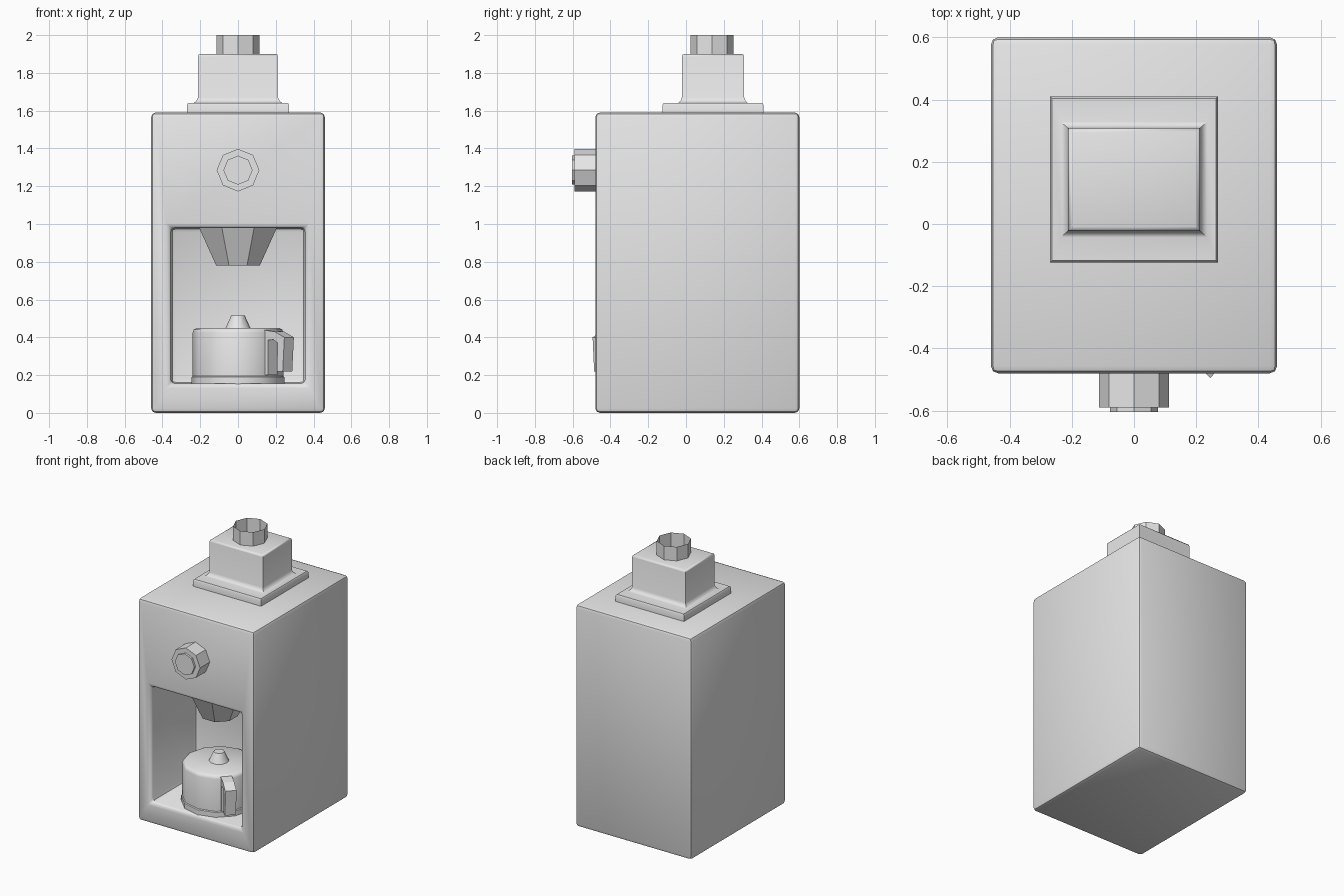
import bpy, bmesh, math
from mathutils import Matrix, Vector

if "Cube" in bpy.data.objects:
    bpy.data.objects.remove(bpy.data.objects["Cube"])

grey = bpy.data.materials.new("light grey")
grey.diffuse_color = (0.8, 0.8, 0.8, 1)
grey.use_nodes = True
grey.node_tree.nodes["Principled BSDF"].inputs["Base Color"].default_value = grey.diffuse_color


def finish(name, bm, smooth=None):
    """Turn a bmesh into a named object, optionally smooth by angle (degrees)."""
    bmesh.ops.recalc_face_normals(bm, faces=bm.faces)
    me = bpy.data.meshes.new(name)
    bm.to_mesh(me)
    bm.free()
    me.materials.append(grey)
    ob = bpy.data.objects.new(name, me)
    bpy.context.collection.objects.link(ob)
    if smooth:
        bpy.ops.object.select_all(action='DESELECT')
        ob.select_set(True)
        bpy.context.view_layer.objects.active = ob
        bpy.ops.object.shade_smooth_by_angle(angle=math.radians(smooth))
    return ob


def loft(name, rings, matrix=Matrix(), caps=True, smooth=None):
    """Skin a list of equal-length point rings."""
    bm = bmesh.new()
    vs = [[bm.verts.new(matrix @ Vector(p)) for p in r] for r in rings]
    n = len(vs[0])
    for a, b in zip(vs, vs[1:]):
        for i in range(n):
            j = (i + 1) % n
            bm.faces.new((a[i], a[j], b[j], b[i]))
    if caps:
        bm.faces.new(vs[0][::-1])
        bm.faces.new(vs[-1])
    return finish(name, bm, smooth)


def polygon(r, z, sides, turn=0.0):
    return [(r * math.cos(math.tau * i / sides + turn),
             r * math.sin(math.tau * i / sides + turn), z) for i in range(sides)]


def rect(hx, hy, z):
    return [(-hx, -hy, z), (hx, -hy, z), (hx, hy, z), (-hx, hy, z)]


def turned(name, profile, sides, matrix, turn=0.0, caps=True, smooth=None):
    return loft(name, [polygon(r, z, sides, turn) for r, z in profile],
                matrix, caps, smooth)


# Body: rounded box with a cup bay pushed into the front
bm = bmesh.new()
bmesh.ops.create_cube(bm, size=1, matrix=Matrix.Translation((0, 0.06, 0.795))
                      @ Matrix.Diagonal((0.92, 1.08, 1.59, 1)))
front = min(bm.faces, key=lambda f: f.calc_center_median().y)
bmesh.ops.inset_region(bm, faces=[front], thickness=0.1)
for v in front.verts:
    v.co.x = math.copysign(0.355, v.co.x)
    v.co.z = 0.98 if v.co.z > 0.8 else 0.155
new = bmesh.ops.extrude_face_region(bm, geom=[front])["geom"]
for v in new:
    if isinstance(v, bmesh.types.BMVert):
        v.co.y = 0.03
if front.is_valid:
    bmesh.ops.delete(bm, geom=[front], context='FACES_ONLY')
bmesh.ops.recalc_face_normals(bm, faces=bm.faces)
edges = [e for e in bm.edges if e.calc_face_angle(0) > 0.5]
bmesh.ops.bevel(bm, geom=edges, offset=0.024, segments=2, profile=0.5,
                affect='EDGES')
finish("machine_body", bm, 40)

# Hopper base: plate flaring up into a block
hopper = [(0.27, 0.267, 1.58), (0.27, 0.267, 1.63), (0.264, 0.261, 1.64),
          (0.235, 0.186, 1.64), (0.22, 0.172, 1.652), (0.212, 0.165, 1.67),
          (0.212, 0.165, 1.885), (0.208, 0.161, 1.896), (0.198, 0.151, 1.9)]
loft("top_block", [rect(*r) for r in hopper],
     Matrix.Translation((0, 0.143, 0)), smooth=50)

# Open thin tube on top
turned("top_tube", [(0.113, 1.895), (0.113, 2.0)], 8,
       Matrix.Translation((0, 0.138, 0)), caps=False)

# Front dial: octagon with smaller raised cap
dial = Matrix.Translation((0, 0, 1.285)) @ Matrix.Rotation(math.pi / 2, 4, 'X')
turned("dial", [(0.113, 0.46), (0.113, 0.59)], 8, dial)
turned("dial_cap", [(0.077, 0.58), (0.077, 0.604)], 8, dial)

# Nozzle and pot share one vertical axis
axis = Matrix.Translation((0, -0.215, 0))
turned("nozzle", [(0.125, 0.78), (0.23, 0.995)], 8, axis, turn=math.pi / 8)
turned("pot", [(0.246, 0.15), (0.246, 0.19), (0.24, 0.195), (0.24, 0.425),
               (0.234, 0.441), (0.218, 0.45)], 12, axis, smooth=40)
turned("pot_lid_knob", [(0.068, 0.445), (0.036, 0.515)], 10, axis, smooth=40)

# Pot handle: hooked profile, turned to the front right
hook = [(0.21, 0.44), (0.30, 0.43), (0.37, 0.40), (0.358, 0.22), (0.315, 0.22),
        (0.322, 0.37), (0.29, 0.388), (0.25, 0.385), (0.25, 0.2), (0.21, 0.2)]
loft("pot_handle", [[(r, s, z) for r, z in hook] for s in (-0.037, 0.037)],
     axis @ Matrix.Rotation(math.radians(-43), 4, 'Z'))
